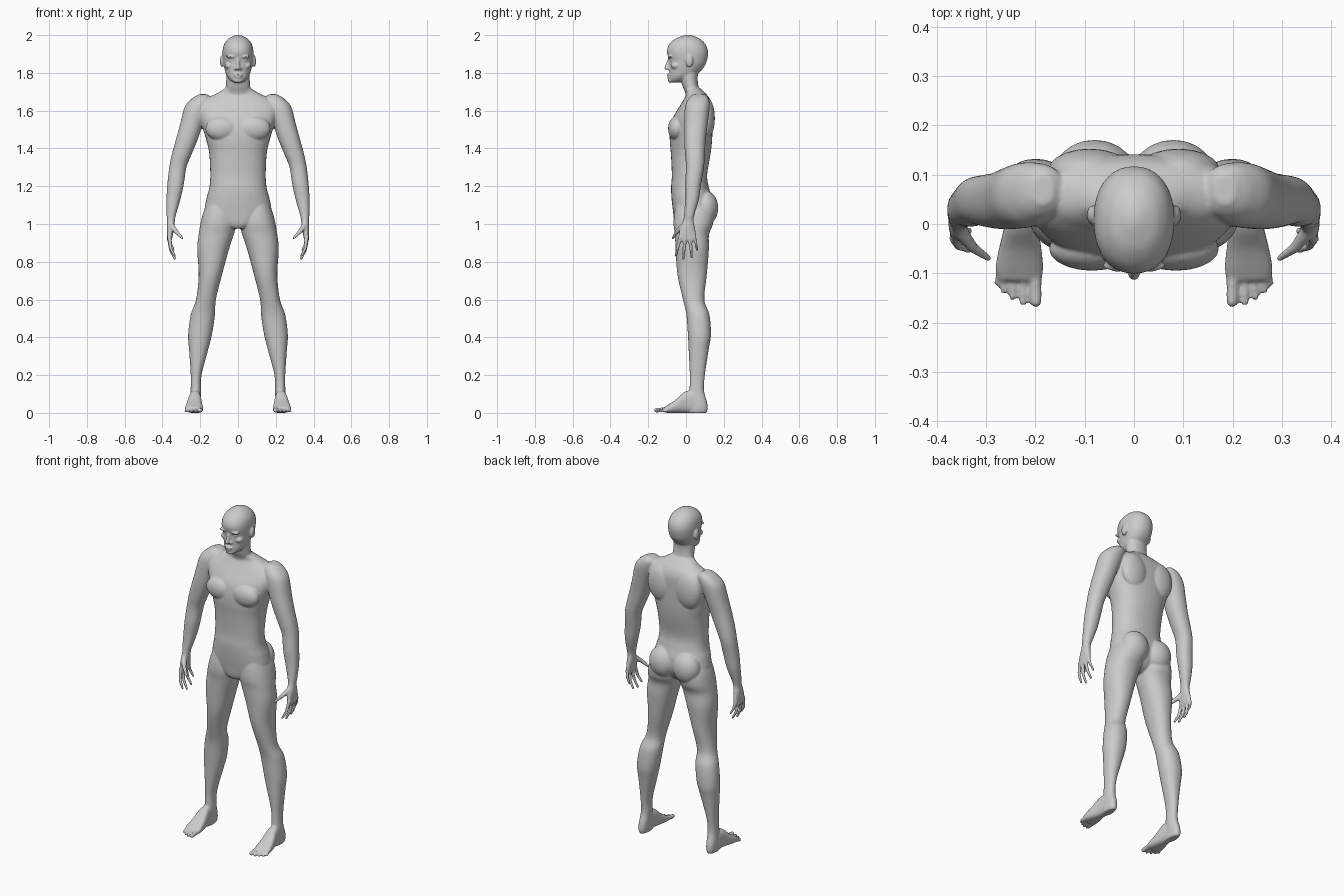
import bpy, bmesh, math
from mathutils import Vector, Matrix

bm = bmesh.new()
SEG = 36


def catmull(p0, p1, p2, p3, t):
    return [0.5 * (2 * b + (c - a) * t + (2 * a - 5 * b + 4 * c - d) * t * t
                   + (3 * b - a - 3 * c + d) * t ** 3)
            for a, b, c, d in zip(p0, p1, p2, p3)]


def loft(sections, axis="z", side=1, power=2.2, steps=5):
    """Skin rounded sections (t, a0, a1, b0, b1) stacked along an axis."""
    n = len(sections)
    rows = []
    for i in range(n - 1):
        q = [sections[max(0, min(n - 1, i + k))] for k in (-1, 0, 1, 2)]
        rows += [catmull(*q, s / steps) for s in range(steps)]
    rows.append(sections[-1])
    rings = []
    for t, a0, a1, b0, b1 in rows:
        ring = []
        for k in range(SEG):
            u = 2 * math.pi * k / SEG
            c, s = math.cos(u), math.sin(u)
            a = (a0 + a1) / 2 + (a1 - a0) / 2 * math.copysign(abs(c) ** (2 / power), c)
            b = (b0 + b1) / 2 + (b1 - b0) / 2 * math.copysign(abs(s) ** (2 / power), s)
            ring.append(bm.verts.new((side * a, b, t) if axis == "z" else (side * a, t, b)))
        rings.append(ring)
    for r, q in zip(rings, rings[1:]):
        for k in range(SEG):
            j = (k + 1) % SEG
            bm.faces.new((r[k], r[j], q[j], q[k]))
    bm.faces.new(rings[0][::-1])
    bm.faces.new(rings[-1])


def blob(center, radii, side=1):
    """Ellipsoid used for a muscle or facial feature."""
    c = Vector((center[0] * side, center[1], center[2]))
    bmesh.ops.create_icosphere(bm, subdivisions=3, radius=1,
                               matrix=Matrix.Translation(c) @ Matrix.Diagonal((*radii, 1)))


def digit(points, r0, r1, side=1):
    """Tapered rounded finger or toe along a path."""
    pts = [Vector(p) for p in points]
    total = (len(pts) - 1) * 9
    for i in range(total + 1):
        k = min(i // 9, len(pts) - 2)
        p = pts[k].lerp(pts[k + 1], i / 9 - k)
        r = r0 + (r1 - r0) * i / total
        c = Vector((p.x * side, p.y, p.z))
        bmesh.ops.create_icosphere(bm, subdivisions=2, radius=r, matrix=Matrix.Translation(c))


def centred(rows):
    return [(z, -w, w, y0, y1) for z, w, y0, y1 in rows]


# Torso
loft(centred([
    (0.975, 0.04, -0.045, 0.06), (1.00, 0.10, -0.06, 0.10), (1.06, 0.172, -0.068, 0.135),
    (1.13, 0.168, -0.076, 0.138), (1.19, 0.152, -0.079, 0.122), (1.26, 0.147, -0.075, 0.112),
    (1.37, 0.152, -0.080, 0.130), (1.44, 0.167, -0.086, 0.138), (1.50, 0.185, -0.084, 0.140),
    (1.56, 0.205, -0.070, 0.141), (1.62, 0.220, -0.036, 0.140), (1.66, 0.180, -0.012, 0.128),
    (1.69, 0.115, 0.000, 0.105), (1.72, 0.066, -0.010, 0.075)]), power=2.3)

# Neck
loft(centred([(1.64, 0.085, 0.0, 0.11), (1.69, 0.070, -0.003, 0.082), (1.73, 0.064, -0.018, 0.066),
              (1.78, 0.062, -0.03, 0.062), (1.83, 0.062, -0.03, 0.07)]))

# Head
loft(centred([
    (1.749, 0.022, -0.078, -0.03), (1.762, 0.042, -0.088, 0.00), (1.785, 0.059, -0.089, 0.045),
    (1.81, 0.068, -0.088, 0.078), (1.84, 0.075, -0.089, 0.101), (1.866, 0.079, -0.089, 0.111),
    (1.91, 0.082, -0.101, 0.117), (1.95, 0.074, -0.090, 0.104), (1.98, 0.052, -0.058, 0.074),
    (1.995, 0.025, -0.022, 0.042), (2.001, 0.006, 0.0, 0.02)]))

# Nose, lips and chin
digit([(0, -0.088, 1.875), (0, -0.104, 1.826)], 0.008, 0.0115)
blob((0, -0.088, 1.790), (0.024, 0.014, 0.006))
blob((0, -0.087, 1.777), (0.020, 0.014, 0.006))
blob((0, -0.080, 1.760), (0.026, 0.016, 0.013))

for side in (-1, 1):
    # Face sides and ears
    blob((0.012, -0.090, 1.822), (0.009, 0.011, 0.008), side)
    blob((0.033, -0.070, 1.865), (0.016, 0.014, 0.010), side)
    blob((0.034, -0.084, 1.886), (0.030, 0.013, 0.008), side)
    blob((0.048, -0.054, 1.838), (0.022, 0.025, 0.018), side)
    blob((0.085, 0.018, 1.862), (0.011, 0.020, 0.032), side)

    # Chest, shoulder blade and buttock
    blob((0.085, -0.050, 1.505), (0.088, 0.045, 0.065), side)
    blob((0.090, 0.108, 1.560), (0.085, 0.045, 0.110), side)
    blob((0.080, 0.103, 1.085), (0.083, 0.068, 0.092), side)

    # Arm and palm
    loft([
        (1.687, 0.165, 0.205, 0.04, 0.10), (1.665, 0.14, 0.243, 0.015, 0.12),
        (1.62, 0.15, 0.282, -0.005, 0.125), (1.53, 0.185, 0.306, -0.010, 0.115),
        (1.45, 0.212, 0.328, -0.010, 0.105), (1.37, 0.245, 0.350, -0.005, 0.100),
        (1.30, 0.273, 0.364, 0.000, 0.095), (1.21, 0.287, 0.374, -0.005, 0.080),
        (1.13, 0.305, 0.379, -0.005, 0.068), (1.05, 0.328, 0.378, -0.010, 0.045),
        (1.02, 0.334, 0.375, -0.015, 0.040), (0.98, 0.338, 0.377, -0.030, 0.047),
        (0.93, 0.347, 0.375, -0.040, 0.055), (0.91, 0.353, 0.372, -0.034, 0.048)], side=side)

    # Fingers and thumb
    digit([(0.364, -0.030, 0.93), (0.356, -0.045, 0.87), (0.335, -0.053, 0.833)], 0.0115, 0.007, side)
    digit([(0.365, -0.005, 0.92), (0.356, -0.011, 0.86), (0.333, -0.014, 0.815)], 0.0115, 0.007, side)
    digit([(0.365, 0.021, 0.92), (0.356, 0.027, 0.865), (0.334, 0.030, 0.825)], 0.0115, 0.007, side)
    digit([(0.363, 0.044, 0.93), (0.357, 0.053, 0.895), (0.340, 0.058, 0.862)], 0.0105, 0.0065, side)
    digit([(0.352, -0.015, 0.99), (0.328, -0.047, 0.96), (0.295, -0.070, 0.925)], 0.016, 0.0075, side)

    # Leg
    loft([
        (1.12, 0.03, 0.160, -0.05, 0.12), (1.06, 0.015, 0.184, -0.062, 0.145),
        (1.00, 0.010, 0.199, -0.066, 0.143), (0.945, 0.022, 0.208, -0.059, 0.122),
        (0.865, 0.048, 0.216, -0.055, 0.121), (0.73, 0.085, 0.208, -0.045, 0.110),
        (0.60, 0.117, 0.222, -0.016, 0.097), (0.52, 0.122, 0.250, 0.002, 0.124),
        (0.414, 0.138, 0.264, 0.010, 0.132), (0.335, 0.158, 0.259, 0.014, 0.120),
        (0.20, 0.193, 0.250, 0.020, 0.100), (0.12, 0.196, 0.251, 0.018, 0.095),
        (0.06, 0.198, 0.255, 0.010, 0.111), (0.02, 0.200, 0.255, 0.000, 0.115),
        (0.0, 0.205, 0.250, 0.005, 0.108)], side=side)

    # Foot
    loft([
        (0.10, 0.205, 0.25, 0.0, 0.07), (0.05, 0.20, 0.255, 0.0, 0.11),
        (0.0, 0.195, 0.262, 0.0, 0.115), (-0.05, 0.188, 0.274, 0.0, 0.073),
        (-0.09, 0.184, 0.281, 0.0, 0.046), (-0.115, 0.188, 0.276, 0.002, 0.030)],
        axis="y", side=side, power=2.6)

    # Toes, from the big toe outward
    for x0, x1, tip, r in ((0.201, 0.199, -0.157, 0.0135), (0.225, 0.225, -0.158, 0.0095),
                           (0.241, 0.246, -0.148, 0.009), (0.256, 0.264, -0.134, 0.009),
                           (0.268, 0.277, -0.120, 0.0085)):
        digit([(x0, -0.085, 0.02), (x1, tip, r)], r + 0.001, r - 0.001, side)

# Fuse everything into one smooth skin
bmesh.ops.recalc_face_normals(bm, faces=bm.faces[:])
mesh = bpy.data.meshes.new("body")
bm.to_mesh(mesh)
bm.free()
body = bpy.data.objects.new("body", mesh)
bpy.context.collection.objects.link(body)
remesh = body.modifiers.new("fuse", "REMESH")
remesh.mode = "VOXEL"
remesh.voxel_size = 0.0048
remesh.use_smooth_shade = True
soften = body.modifiers.new("soften", "SMOOTH")
soften.factor = 0.5
soften.iterations = 5
